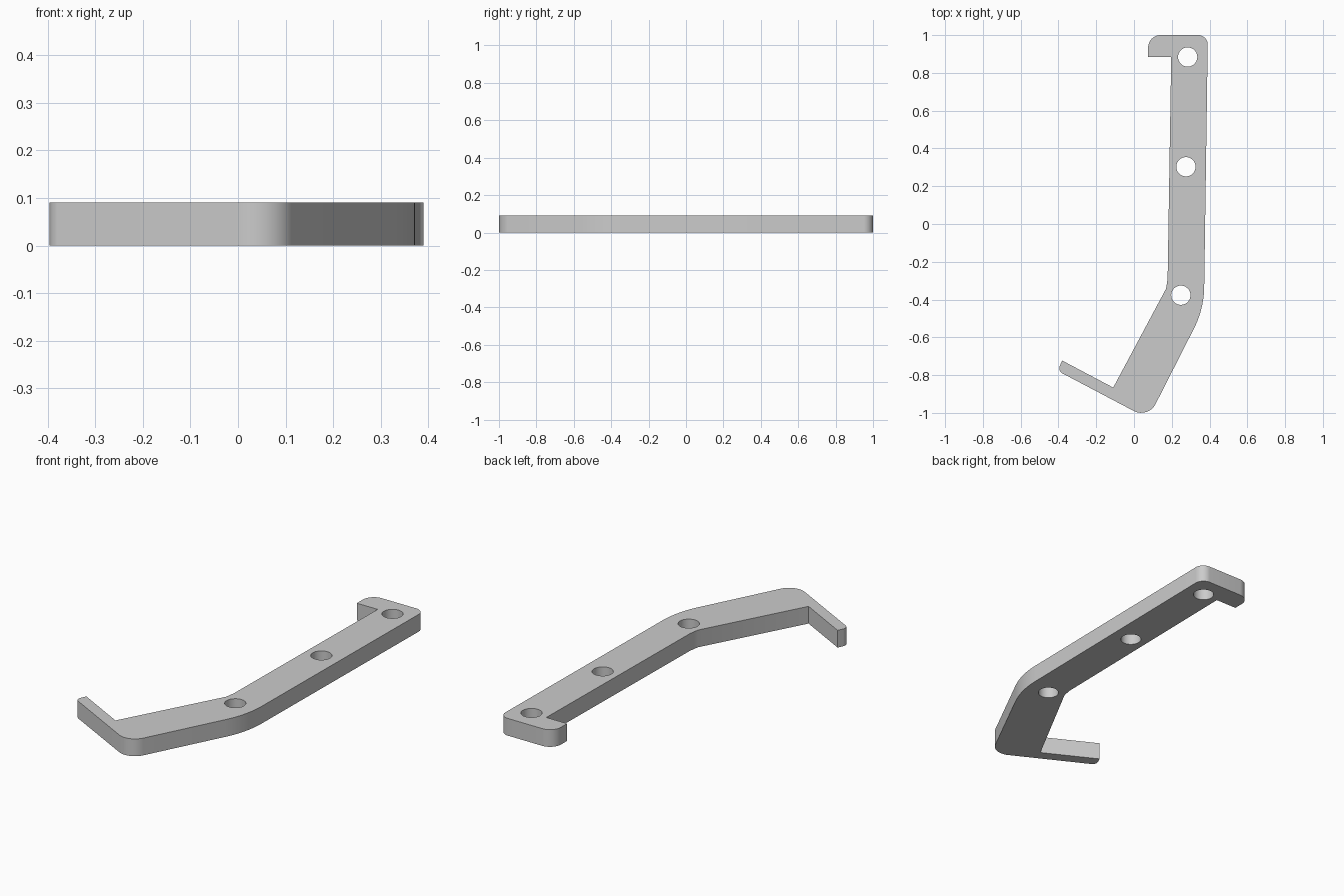
import bpy, bmesh, math
from mathutils import Vector

default = bpy.data.objects.get("Cube")
if default:
    bpy.data.objects.remove(default, do_unlink=True)

THICKNESS = 0.091
HOLE_RADIUS = 0.051
HOLES = [(0.284, 0.884), (0.275, 0.303), (0.248, -0.377)]

# Bracket outline: corner x, y and rounding radius
CORNERS = [
    (0.075, 0.885, 0), (0.075, 1.0, 0.065), (0.391, 1.0, 0.05),
    (0.37, -0.45, 0.5), (0.075, -1.03, 0.085), (-0.405, -0.777, 0.03),
    (-0.38, -0.723, 0), (-0.11, -0.866, 0), (0.17, -0.342, 0),
    (0.178, -0.29, 0), (0.197, 0.885, 0),
]


def rounded_outline(corners, steps=10):
    """Replace each corner that has a radius with a tangent arc."""
    points = []
    for i, (x, y, r) in enumerate(corners):
        here = Vector((x, y))
        if r == 0:
            points.append(here)
            continue
        a = (Vector(corners[i - 1][:2]) - here).normalized()
        b = (Vector(corners[(i + 1) % len(corners)][:2]) - here).normalized()
        half = a.angle(b) / 2
        centre = here + (a + b).normalized() * r / math.sin(half)
        start = (here + a * r / math.tan(half) - centre).normalized()
        end = (here + b * r / math.tan(half) - centre).normalized()
        for k in range(steps + 1):
            points.append(centre + start.lerp(end, k / steps).normalized() * r)
    return points


def circle(x, y, radius, sides=40):
    angles = [math.tau * k / sides for k in range(sides)]
    return [Vector((x + radius * math.cos(t), y + radius * math.sin(t))) for t in angles]


def plate(name, loops, height, material):
    """Fill the outline around its holes and extrude it upwards."""
    bm = bmesh.new()
    for loop in loops:
        verts = [bm.verts.new((p.x, p.y, 0)) for p in loop]
        for i, v in enumerate(verts):
            bm.edges.new((verts[i - 1], v))
    bmesh.ops.triangle_fill(bm, edges=bm.edges[:], use_beauty=True, normal=(0, 0, 1))
    extruded = bmesh.ops.extrude_face_region(bm, geom=bm.faces[:], use_keep_orig=True)
    top = [g for g in extruded["geom"] if isinstance(g, bmesh.types.BMVert)]
    bmesh.ops.translate(bm, verts=top, vec=(0, 0, height))
    bmesh.ops.recalc_face_normals(bm, faces=bm.faces[:])
    mesh = bpy.data.meshes.new(name)
    bm.to_mesh(mesh)
    bm.free()
    mesh.materials.append(material)
    obj = bpy.data.objects.new(name, mesh)
    bpy.context.collection.objects.link(obj)
    return obj


# Plain grey material
grey = bpy.data.materials.new("plain_grey")
grey.use_nodes = True
colour = (0.6, 0.6, 0.6, 1)
grey.diffuse_color = colour
grey.node_tree.nodes["Principled BSDF"].inputs["Base Color"].default_value = colour

# Hooked bracket with three screw holes
loops = [rounded_outline(CORNERS)] + [circle(x, y, HOLE_RADIUS) for x, y in HOLES]
bracket = plate("hooked_bracket", loops, THICKNESS, grey)
bpy.ops.object.select_all(action="DESELECT")
bracket.select_set(True)
bpy.context.view_layer.objects.active = bracket
bpy.ops.object.shade_smooth_by_angle(angle=math.radians(25))
